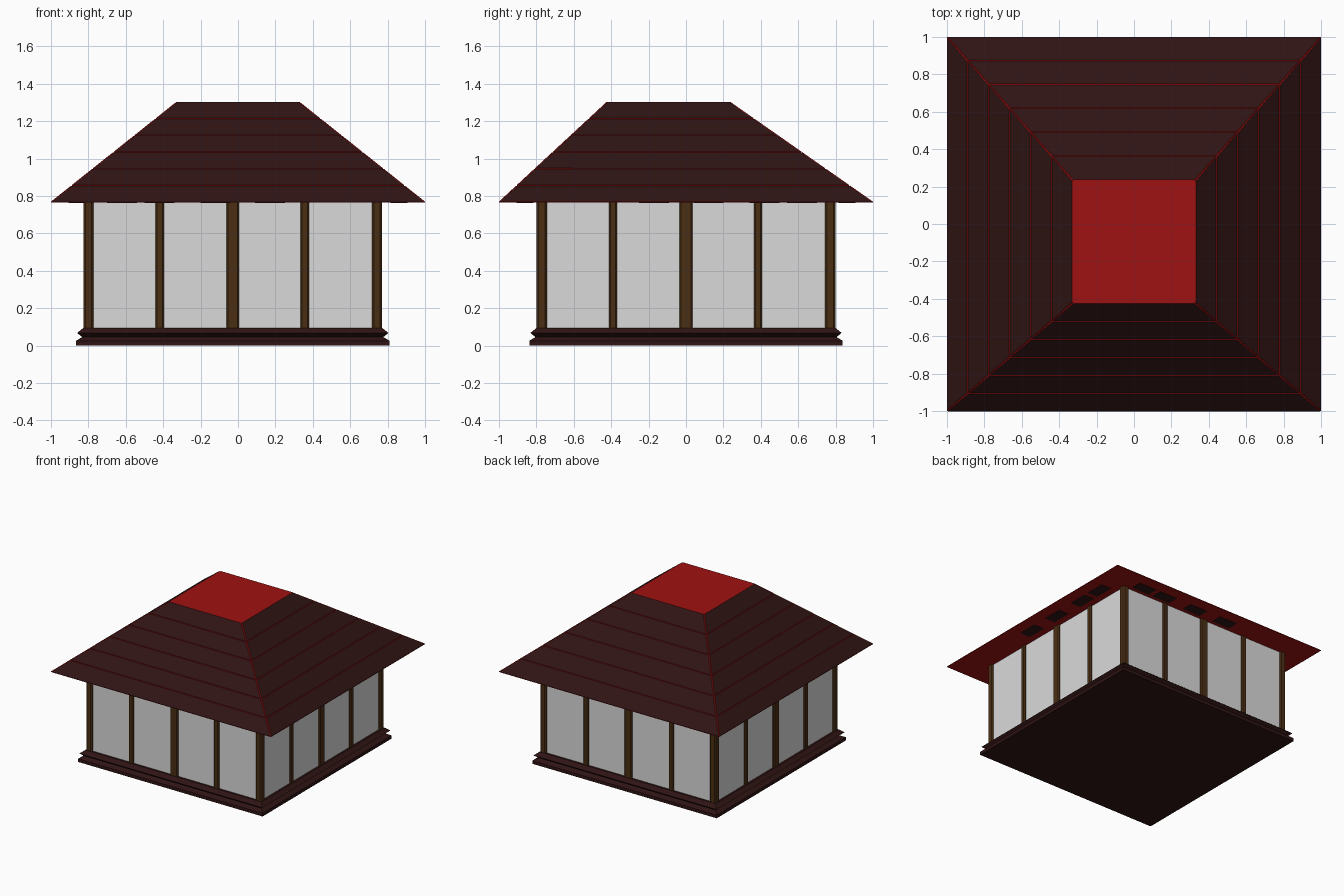
import bpy
import bmesh
from mathutils import Matrix, Vector

cube = bpy.data.objects.get("Cube")
if cube:
    bpy.data.objects.remove(cube, do_unlink=True)


def material(name, rgb):
    mat = bpy.data.materials.new(name)
    mat.use_nodes = True
    mat.diffuse_color = (*rgb, 1)
    mat.node_tree.nodes["Principled BSDF"].inputs["Base Color"].default_value = (*rgb, 1)
    return mat


MAROON = material("dark maroon", (0.03, 0.007, 0.007))
RED = material("deep red", (0.35, 0.006, 0.006))
BROWN = material("brown wood", (0.07, 0.028, 0.007))
PAPER = material("pale panel", (0.7, 0.7, 0.7))


def finish(name, bm, *mats):
    bmesh.ops.recalc_face_normals(bm, faces=bm.faces)
    mesh = bpy.data.meshes.new(name)
    bm.to_mesh(mesh)
    bm.free()
    for mat in mats:
        mesh.materials.append(mat)
    obj = bpy.data.objects.new(name, mesh)
    bpy.context.collection.objects.link(obj)
    return obj


def loft(rings):
    """Closed solid through rectangles (x0, x1, y0, y1, z); returns its side faces too."""
    bm = bmesh.new()
    loops = [[bm.verts.new((x, y, z)) for x, y in ((a, c), (b, c), (b, d), (a, d))]
             for a, b, c, d, z in rings]
    sides = [bm.faces.new((lo[i], lo[(i + 1) % 4], hi[(i + 1) % 4], hi[i]))
             for lo, hi in zip(loops, loops[1:]) for i in range(4)]
    bm.faces.new(loops[0][::-1])
    bm.faces.new(loops[-1])
    bm.normal_update()
    return bm, sides


def box(name, low, high, mat, bevel=0):
    bm, _ = loft([(low[0], high[0], low[1], high[1], z) for z in (low[2], high[2])])
    if bevel:
        upright = [e for e in bm.edges
                   if abs(e.verts[0].co.z - e.verts[1].co.z) > 0.1]
        bmesh.ops.bevel(bm, geom=upright, offset=bevel, segments=1, affect='EDGES')
    return finish(name, bm, mat)


# Moulded plinth
CX = -0.028
steps = [(0.838, 0), (0.838, 0.026), (0.805, 0.046), (0.832, 0.068), (0.8, 0.094)]
plinth, _ = loft([(CX - r, CX + r, -r, r, z) for r, z in steps])
finish("plinth", plinth, MAROON)

# Pale wall panels
WALL, EAVE = 0.783, 0.765
box("wall_panels", (CX - WALL, -WALL, 0.09), (CX + WALL, WALL, EAVE + 0.01), PAPER)

# Timber posts: corners, then three along each wall
for sx in (-1, 1):
    for sy in (-1, 1):
        x, y = CX + sx * 0.771, sy * 0.771
        box("corner_post", (x - 0.027, y - 0.027, 0.09),
            (x + 0.027, y + 0.027, EAVE + 0.01), BROWN, 0.01)
for along, width in ((-0.39, 0.022), (0, 0.034), (0.385, 0.022)):
    for side in (-1, 1):
        for name, x, y, hx, hy in (("long_wall_post", along, side * 0.775, width, 0.022),
                                   ("end_wall_post", side * 0.775, along, 0.022, width)):
            box(name, (CX + x - hx, y - hy, 0.09),
                (CX + x + hx, y + hy, EAVE + 0.01), BROWN, 0.008)

# Tiered hip roof: raised dark courses framed by thin red trim
eave = Vector((-1, 1, -1, 1))
crown = Vector((-0.325, 0.325, -0.42, 0.232))
TIERS = 6
rings = [(*eave.lerp(crown, i / TIERS), EAVE + (1.302 - EAVE) * i / TIERS)
         for i in range(TIERS + 1)]
roof, slopes = loft(rings)
bmesh.ops.inset_individual(roof, faces=slopes, thickness=0.005, depth=0.004)
for face in roof.faces:
    face.material_index = 1
for face in slopes:
    face.material_index = 0
finish("tiered_roof", roof, MAROON, RED)

# Dark boards under the eaves, beside the wall tops
for quarter in range(4):
    for along in (-0.62, -0.42, -0.12, 0.17):
        sign = -1 if quarter % 2 else 1
        bm = bmesh.new()
        bmesh.ops.create_cube(bm, size=1)
        bmesh.ops.scale(bm, vec=(0.09, 0.16, 0.004), verts=bm.verts)
        bmesh.ops.translate(bm, vec=(-0.86, along * sign, EAVE - 0.001), verts=bm.verts)
        bmesh.ops.rotate(bm, cent=(0, 0, 0), verts=bm.verts,
                         matrix=Matrix.Rotation(quarter * 1.5707963, 3, 'Z'))
        finish("eave_board", bm, MAROON)
